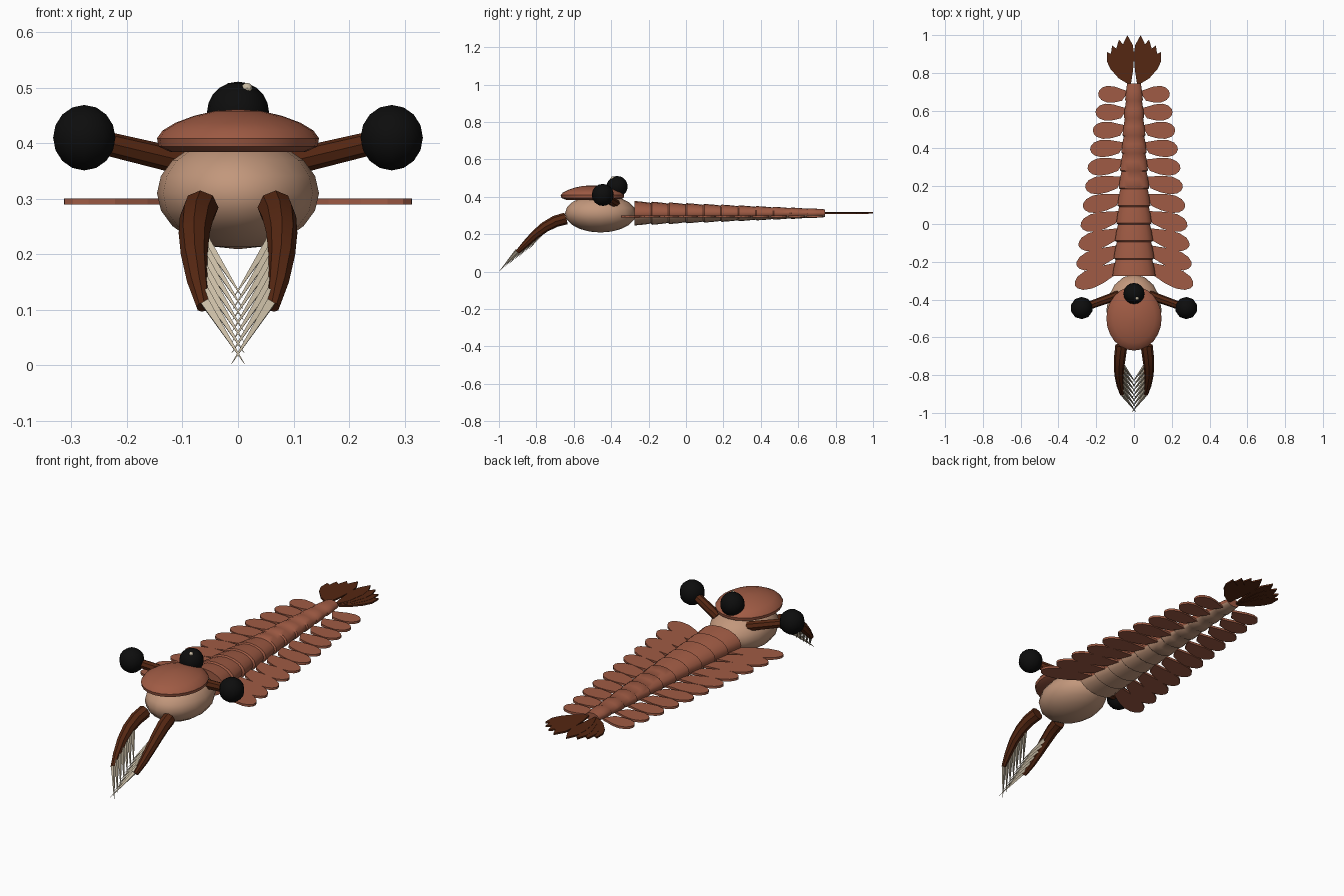
import bpy, bmesh
from math import pi, sin, cos, radians
from mathutils import Vector, Matrix

cube = bpy.data.objects.get("Cube")
if cube:
    bpy.data.objects.remove(cube)


def material(name, rgb):
    m = bpy.data.materials.new(name)
    m.use_nodes = True
    m.diffuse_color = (*rgb, 1)
    m.node_tree.nodes["Principled BSDF"].inputs["Base Color"].default_value = (*rgb, 1)
    return m


RUST = material("rust shell", (0.35, 0.105, 0.058))
TAN = material("tan belly", (0.54, 0.31, 0.2))
BROWN = material("dark brown", (0.09, 0.02, 0.006))
BLACK = material("eye black", (0.004, 0.004, 0.004))
CREAM = material("pale spine", (0.58, 0.5, 0.37))


def finish(bm, name, mats, smooth=True):
    """Turn a bmesh into a named object, smooth except at sharp edges."""
    bmesh.ops.recalc_face_normals(bm, faces=bm.faces[:])
    me = bpy.data.meshes.new(name)
    bm.to_mesh(me)
    bm.free()
    for m in mats:
        me.materials.append(m)
    ob = bpy.data.objects.new(name, me)
    bpy.context.collection.objects.link(ob)
    if smooth:
        bpy.ops.object.select_all(action='DESELECT')
        ob.select_set(True)
        bpy.context.view_layer.objects.active = ob
        bpy.ops.object.shade_smooth_by_angle(angle=radians(40))
    return ob


def ellipsoid(name, centre, radii, mat, segs=16, rings=10):
    bm = bmesh.new()
    mtx = Matrix.Translation(centre) @ Matrix.Diagonal((*radii, 1))
    bmesh.ops.create_uvsphere(bm, u_segments=segs, v_segments=rings, radius=1, matrix=mtx)
    return finish(bm, name, [mat])


def loft(name, rings, mats, rule=None):
    """Skin a list of closed rings and cap both ends."""
    bm = bmesh.new()
    rows = [[bm.verts.new(p) for p in ring] for ring in rings]
    n = len(rows[0])
    for a, b in zip(rows, rows[1:]):
        for i in range(n):
            j = (i + 1) % n
            f = bm.faces.new((a[i], a[j], b[j], b[i]))
            if rule:
                f.material_index = rule(i, n)
    for row in (rows[0], rows[-1]):
        bm.faces.new(row)
    return finish(bm, name, mats)


def tube(name, path, radii, mat, sides=8):
    """Tapered round limb along a path."""
    pts = [Vector(p) for p in path]
    rings = []
    for k, p in enumerate(pts):
        t = (pts[min(k + 1, len(pts) - 1)] - pts[max(k - 1, 0)]).normalized()
        u = t.cross(Vector((0, 0, 1))).normalized()
        v = u.cross(t)
        rings.append([p + radii[k] * (cos(a) * u + sin(a) * v)
                      for a in (2 * pi * i / sides for i in range(sides))])
    return loft(name, rings, [mat])


def blade(name, root, angle, length, width, profile, thick, side, mat):
    """Flat leaf in the xy plane, angle measured from +x, mirrored by side."""
    outline = [(u, w) for u, w in profile] + [(u, -w) for u, w in profile[-2:0:-1]]
    bm = bmesh.new()
    verts = []
    for u, w in outline:
        a, b = u * length, w * width
        x = root[0] + a * cos(angle) - b * sin(angle)
        y = root[1] + a * sin(angle) + b * cos(angle)
        verts.append(bm.verts.new((side * x, y, root[2] - thick / 2)))
    face = bm.faces.new(verts)
    top = bmesh.ops.extrude_face_region(bm, geom=[face])["geom"]
    bmesh.ops.translate(bm, vec=(0, 0, thick),
                        verts=[g for g in top if isinstance(g, bmesh.types.BMVert)])
    return finish(bm, name, [mat], smooth=False)


def lerp(a, b, t):
    return a + (b - a) * t


# Head
ellipsoid("head", (0, -0.457, 0.31), (0.146, 0.19, 0.101), TAN)

# Domed head shield with a rounded rim
dome = [(0.03, 0.461), (0.3, 0.458), (0.55, 0.449), (0.77, 0.437), (0.93, 0.423),
        (1, 0.409), (0.98, 0.394), (0.83, 0.384), (0.03, 0.384)]
loft("head_shield",
     [[(0.146 * r * cos(a), -0.5 + 0.17 * r * sin(a), z)
       for a in (2 * pi * i / 24 for i in range(24))] for r, z in dome], [RUST])

# Middle eye with its glint
ellipsoid("middle_eye", (0, -0.368, 0.455), (0.056,) * 3, BLACK)
ellipsoid("eye_glint", (0.016, -0.393, 0.499), (0.01,) * 3, CREAM, 8, 6)

# Segmented trunk: shell above, belly below
SEGMENTS = 11
rings = []
for k in range(SEGMENTS * 3):
    seg, part = divmod(k, 3)
    t = (seg + (0, 0.5, 0.93)[part]) / SEGMENTS
    swell = (1.04, 1.0, 0.93)[part]
    w, h = lerp(0.11, 0.039, t) * swell, lerp(0.063, 0.022, t) * swell
    y = lerp(-0.275, 0.75, t)
    rings.append([(w * cos(a), y, 0.312 + h * sin(a))
                  for a in (2 * pi * i / 16 for i in range(16))])
loft("trunk", rings, [RUST, TAN], lambda i, n: 1 if n / 2 < i < n - 1 else 0)

FLAP = [(0, 0.25), (0.2, 0.34), (0.45, 0.47), (0.7, 0.5), (0.88, 0.38), (0.97, 0.2), (1, 0)]
FAN = [(0, 0.12), (0.3, 0.36), (0.6, 0.5), (0.8, 0.42), (1, 0)]

for side, label in ((1, "left"), (-1, "right")):
    # Side flaps, longer and swept forward toward the head
    for k in range(SEGMENTS):
        t = k / (SEGMENTS - 1)
        blade(f"{label}_flap_{k + 1}",
              (lerp(0.075, 0.03, t), lerp(-0.225, 0.68, t), 0.295),
              radians(lerp(-23, 4, t)), lerp(0.258, 0.16, t), lerp(0.1, 0.088, t),
              FLAP, 0.011, side, RUST)

    # Tail fan
    for k in range(4):
        t = k / 3
        blade(f"{label}_tail_blade_{k + 1}", (0.026, 0.73, 0.311 + 0.001 * k),
              radians(lerp(57, 88, t)), lerp(0.215, 0.27, t), 0.066,
              FAN, 0.008, side, BROWN)

    # Stalked eye
    tube(f"{label}_eye_stalk", [(side * 0.08, -0.375, 0.362), (side * 0.26, -0.44, 0.405)],
         (0.024, 0.021), BROWN)
    ellipsoid(f"{label}_eye", (side * 0.277, -0.445, 0.41), (0.059,) * 3, BLACK, 10, 8)

    # Grasping arm
    arm = [(0.067, -0.643, 0.284), (0.074, -0.70, 0.268), (0.079, -0.755, 0.238),
           (0.079, -0.805, 0.199), (0.073, -0.855, 0.15), (0.063, -0.9, 0.105)]
    tube(f"{label}_arm", [(side * x, y, z) for x, y, z in arm],
         (0.032, 0.031, 0.028, 0.024, 0.019, 0.012), BROWN)

    # Inward spines along the arm
    for k in range(7):
        t = k / 6
        base = Vector((side * lerp(0.062, 0.058, t), lerp(-0.745, -0.905, t), lerp(0.232, 0.112, t)))
        tip = base + Vector((side * -0.07, -0.093, -0.11))
        axis = tip - base
        bm = bmesh.new()
        bmesh.ops.create_cone(bm, cap_ends=True, segments=4, radius1=0.011, radius2=0.0005,
                              depth=axis.length,
                              matrix=Matrix.Translation((base + tip) / 2)
                              @ axis.to_track_quat('Z', 'Y').to_matrix().to_4x4())
        finish(bm, f"{label}_spine_{k + 1}", [CREAM], smooth=False)
